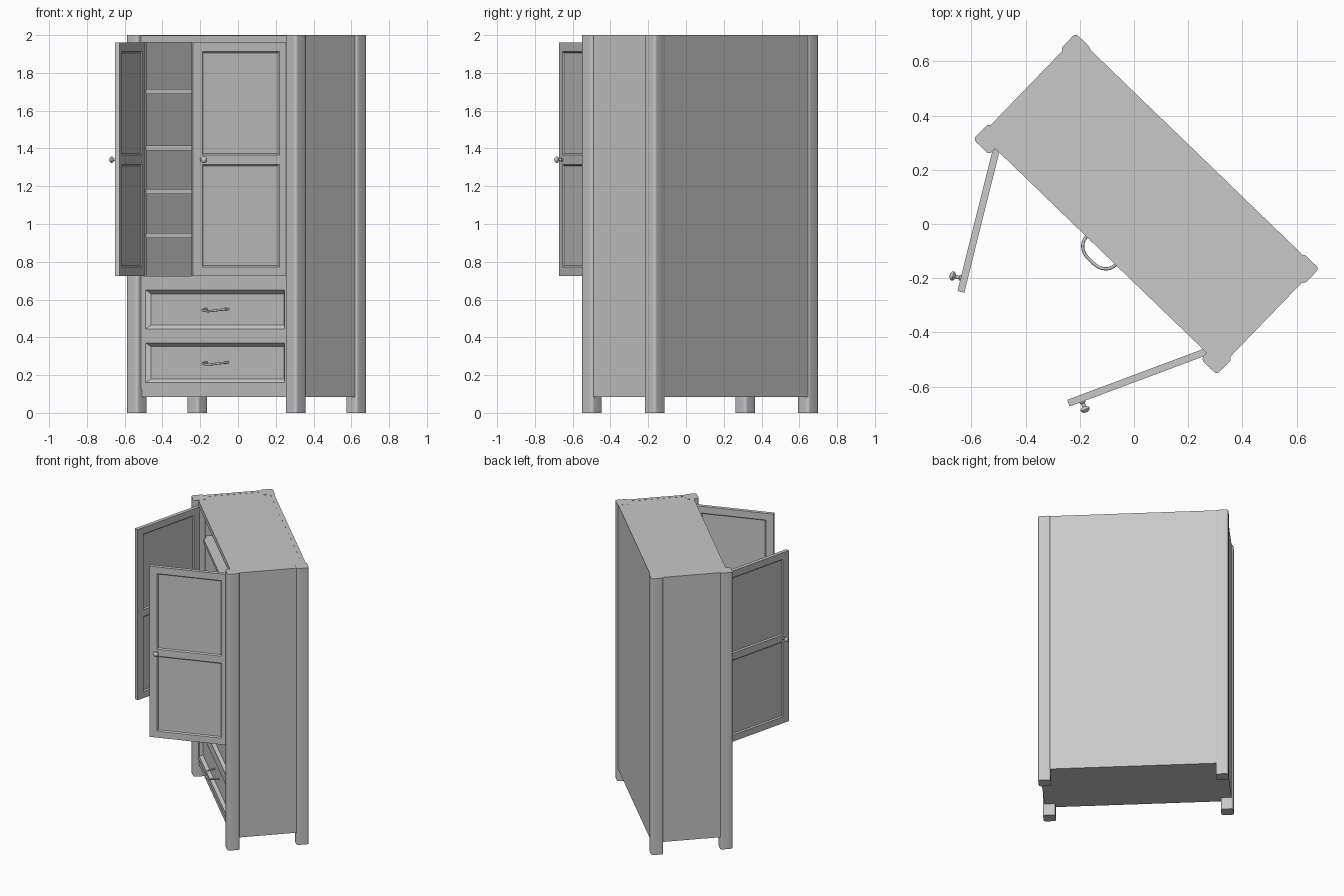
import bpy
import bmesh
from math import radians, pi
from mathutils import Matrix, Vector

default = bpy.data.objects.get("Cube")
if default:
    bpy.data.objects.remove(default, do_unlink=True)

grey = bpy.data.materials.new("grey_paint")
grey.use_nodes = True
COLOUR = (0.58, 0.58, 0.58, 1)
grey.diffuse_color = COLOUR
grey.node_tree.nodes["Principled BSDF"].inputs["Base Color"].default_value = COLOUR

# The whole cabinet stands turned on the floor
PLACE = Matrix.Translation((0.045, 0.074, 0)) @ Matrix.Rotation(radians(-44), 4, 'Z')
HALF_W, HALF_D = 0.584, 0.231      # post centres
POST, RADIUS = 0.082, 0.015
FRONT, BACK, SIDE = -0.24, 0.266, 0.615
BASE, TOP = 0.085, 2.0
OPENING = 0.543
DOOR_LOW, DOOR_HIGH = 0.725, 1.96


def finish(name, bm, matrix=PLACE, smooth=False):
    bmesh.ops.recalc_face_normals(bm, faces=bm.faces)
    mesh = bpy.data.meshes.new(name)
    bm.to_mesh(mesh)
    bm.free()
    mesh.materials.append(grey)
    obj = bpy.data.objects.new(name, mesh)
    bpy.context.collection.objects.link(obj)
    obj.matrix_world = matrix
    if smooth:
        bpy.ops.object.select_all(action='DESELECT')
        obj.select_set(True)
        bpy.context.view_layer.objects.active = obj
        bpy.ops.object.shade_smooth_by_angle(angle=radians(40))
    return obj


def add_box(bm, x, y, z):
    """Add a box from three (low, high) ranges."""
    size = [max(r) - min(r) for r in (x, y, z)]
    mid = [sum(r) / 2 for r in (x, y, z)]
    m = Matrix.Translation(mid) @ Matrix.Diagonal((*size, 1))
    return bmesh.ops.create_cube(bm, size=1, matrix=m)["verts"]


def box(name, x, y, z, matrix=PLACE):
    bm = bmesh.new()
    add_box(bm, x, y, z)
    return finish(name, bm, matrix)


def sunk_panel(name, x, y, z, border, depth, both, matrix=PLACE):
    """Box whose front (and back) face is sunk behind a sloping border."""
    bm = bmesh.new()
    add_box(bm, x, y, z)
    bm.normal_update()
    faces = [f for f in bm.faces if f.normal.y < -0.9 or (both and f.normal.y > 0.9)]
    bmesh.ops.inset_individual(bm, faces=faces, thickness=border, depth=-depth)
    return finish(name, bm, matrix)


# Corner posts with rounded edges
for sx, side in ((-1, "right"), (1, "left")):
    for sy, end in ((-1, "front"), (1, "back")):
        bm = bmesh.new()
        cx, cy, h = sx * HALF_W, sy * HALF_D, POST / 2
        add_box(bm, (cx - h, cx + h), (cy - h, cy + h), (0, TOP))
        upright = [e for e in bm.edges
                   if abs(e.verts[0].co.z - e.verts[1].co.z) > 1]
        bmesh.ops.bevel(bm, geom=upright, offset=RADIUS, segments=4,
                        profile=0.5, affect='EDGES')
        finish(f"{end}_{side}_post", bm, smooth=True)

# Carcass panels
for s, side in ((-1, "right"), (1, "left")):
    box(f"{side}_side_panel", (s * SIDE, s * (SIDE - 0.025)),
        (-HALF_D, HALF_D), (BASE, TOP))
box("back_panel", (-HALF_W, HALF_W), (BACK - 0.025, BACK), (BASE, TOP))
box("bottom_panel", (-0.6, 0.6), (FRONT + 0.01, BACK - 0.01), (BASE, BASE + 0.03))
box("top_panel", (-0.6, 0.6), (FRONT, BACK - 0.01), (DOOR_HIGH, TOP - 0.001))
box("cabinet_floor", (-0.6, 0.6), (FRONT + 0.005, BACK - 0.01),
    (DOOR_LOW - 0.025, DOOR_LOW))

# Shelves
for i, z in enumerate((0.94, 1.172, 1.402, 1.702)):
    box(f"shelf_{i + 1}", (-0.6, 0.6), (-0.205, BACK - 0.01), (z - 0.013, z + 0.013))

# Face frame around the drawers
DRAWER_HALF = 0.51
drawers = ((0.16, 0.37), (0.445, 0.65))
box("plinth_rail", (-OPENING, OPENING), (FRONT + 0.004, FRONT + 0.03), (BASE, 0.125))
rails = ((0.125, 0.16), (0.37, 0.445), (0.65, DOOR_LOW))
for i, z in enumerate(rails):
    box(f"drawer_rail_{i + 1}", (-OPENING, OPENING), (FRONT, FRONT + 0.03), z)
for s, side in ((-1, "right"), (1, "left")):
    box(f"{side}_drawer_stile", (s * DRAWER_HALF, s * OPENING),
        (FRONT, FRONT + 0.03), (0.125, DOOR_LOW))

# Drawer fronts and bowed pulls
for i, z in enumerate(drawers):
    sunk_panel(f"drawer_front_{i + 1}", (-DRAWER_HALF, DRAWER_HALF),
               (FRONT, FRONT + 0.04), z, 0.028, 0.02, False)
    mid = sum(z) / 2 + 0.003
    curve = bpy.data.curves.new(f"drawer_pull_{i + 1}", 'CURVE')
    curve.dimensions = '3D'
    curve.bevel_depth = 0.006
    curve.bevel_resolution = 2
    curve.resolution_u = 6
    curve.use_fill_caps = True
    spline = curve.splines.new('BEZIER')
    path = ((-0.08, 0.025, 0), (-0.06, -0.035, -0.006), (0, -0.053, -0.012),
            (0.06, -0.035, -0.006), (0.08, 0.025, 0))
    spline.bezier_points.add(len(path) - 1)
    for p, (x, y, dz) in zip(spline.bezier_points, path):
        p.co = Vector((x, FRONT + y, mid + dz))
        p.handle_left_type = p.handle_right_type = 'AUTO'
    curve.materials.append(grey)
    pull = bpy.data.objects.new(curve.name, curve)
    bpy.context.collection.objects.link(pull)
    pull.matrix_world = PLACE

# Open doors: frame, two sunk panels each, and a turned knob
THICK, STILE, WIDTH = 0.013, 0.052, 0.541
KNOB = ((0, 0.042), (0.008, 0.041), (0.015, 0.036), (0.018, 0.03),
        (0.015, 0.024), (0.007, 0.02), (0.007, 0.006), (0.011, 0.004), (0.011, 0))
for s, side, swing in ((1, "right", -60), (-1, "left", 64.5)):
    hinge = PLACE @ Matrix.Translation((-s * 0.537, FRONT, 0)) \
        @ Matrix.Rotation(radians(swing), 4, 'Z')
    y = (-THICK, THICK)
    inner = (s * STILE, s * (WIDTH - STILE))
    bm = bmesh.new()
    for x in ((0, s * STILE), (s * (WIDTH - STILE), s * WIDTH)):
        add_box(bm, x, y, (DOOR_LOW, DOOR_HIGH))
    for z in ((DOOR_LOW, 0.772), (1.315, 1.365), (1.912, DOOR_HIGH)):
        add_box(bm, inner, y, z)
    finish(f"{side}_door_frame", bm, hinge)
    for name, z in (("lower", (0.772, 1.315)), ("upper", (1.365, 1.912))):
        sunk_panel(f"{side}_door_{name}_panel", inner, y, z, 0.01, 0.008, True, hinge)

    bm = bmesh.new()
    verts = [bm.verts.new((r, -d, 0)) for r, d in KNOB]
    edges = [bm.edges.new(pair) for pair in zip(verts, verts[1:])]
    bmesh.ops.spin(bm, geom=verts + edges, cent=(0, 0, 0), axis=(0, 1, 0),
                   angle=2 * pi, steps=20)
    bmesh.ops.remove_doubles(bm, verts=bm.verts, dist=0.0001)
    finish(f"{side}_door_knob", bm,
           hinge @ Matrix.Translation((s * (WIDTH - 0.05), -THICK, 1.34)), True)
